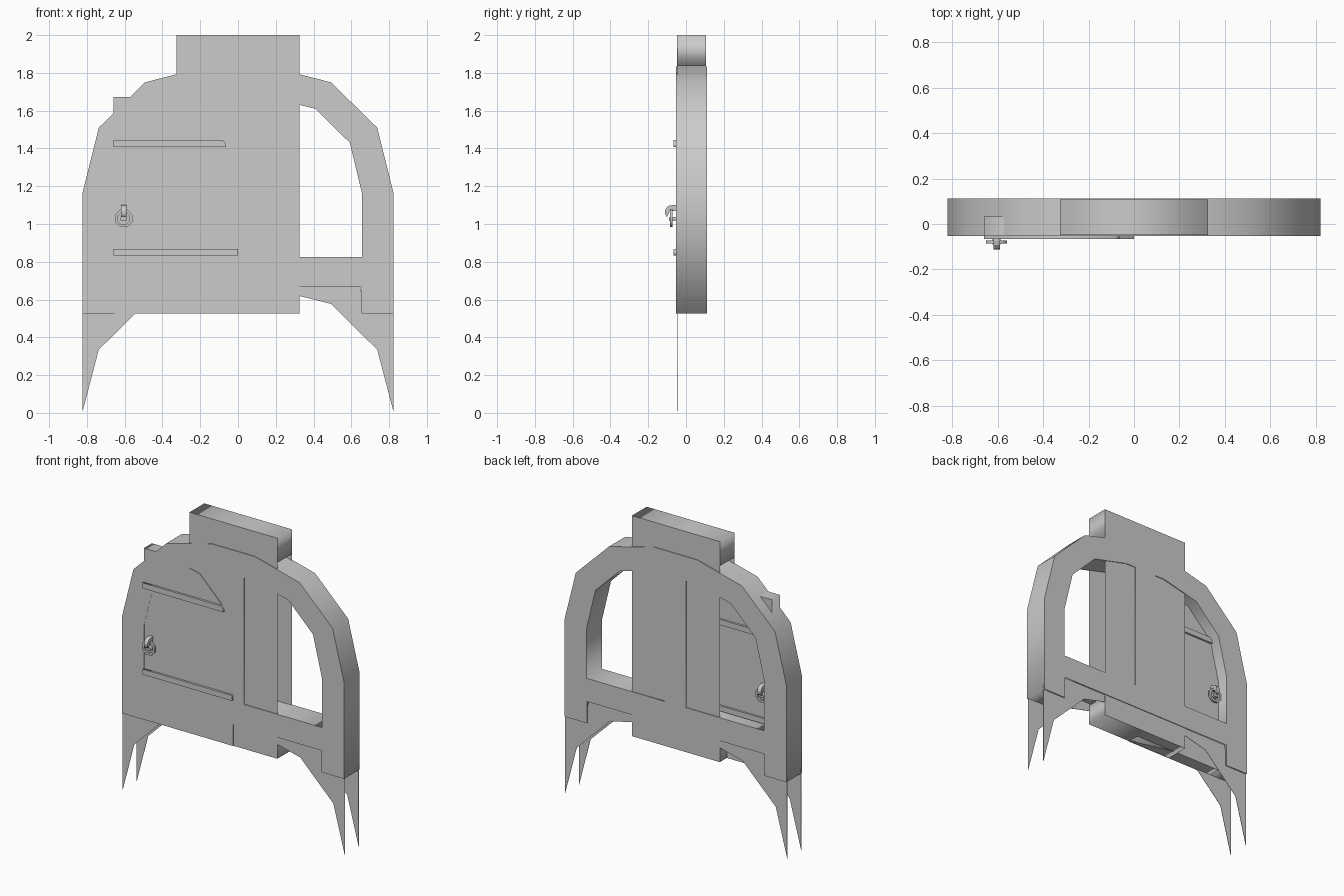
import bpy, bmesh, math
from mathutils import Matrix

if "Cube" in bpy.data.objects:
    bpy.data.objects.remove(bpy.data.objects["Cube"])

FRONT, BACK = -0.053, 0.112          # body faces
DOOR_BACK = 0.033
DOOR_MID = (FRONT + DOOR_BACK) / 2


def add_mesh(name, mesh):
    ob = bpy.data.objects.new(name, mesh)
    bpy.context.collection.objects.link(ob)
    return ob


def slab(name, loops, y0, y1):
    """Filled x/z outline (extra loops are holes), extruded from y0 to y1."""
    cu = bpy.data.curves.new(name, 'CURVE')
    cu.dimensions = '2D'
    cu.fill_mode = 'BOTH'
    cu.extrude = (y1 - y0) / 2
    for pts in loops:
        sp = cu.splines.new('POLY')
        sp.points.add(len(pts) - 1)
        for p, (x, z) in zip(sp.points, pts):
            p.co = (x, z, 0, 1)
        sp.use_cyclic_u = True
    tmp = bpy.data.objects.new(name + "_curve", cu)
    bpy.context.collection.objects.link(tmp)
    bpy.context.view_layer.update()
    me = bpy.data.meshes.new_from_object(tmp.evaluated_get(bpy.context.evaluated_depsgraph_get()))
    bpy.data.objects.remove(tmp)
    me.transform(Matrix.Translation((0, (y0 + y1) / 2, 0)) @ Matrix.Rotation(math.pi / 2, 4, 'X'))
    bm = bmesh.new()
    bm.from_mesh(me)
    bmesh.ops.remove_doubles(bm, verts=bm.verts, dist=1e-5)
    bmesh.ops.recalc_face_normals(bm, faces=bm.faces)
    bm.to_mesh(me)
    bm.free()
    return add_mesh(name, me)


def rect(x0, x1, z0, z1):
    return [(x0, z0), (x1, z0), (x1, z1), (x0, z1)]


def mirrored(half):
    return half + [(-x, z) for x, z in reversed(half)]


def about_door(ob):
    """Repeat a fitting on the inner side of the door."""
    me = ob.data.copy()
    me.transform(Matrix.Translation((0, 2 * DOOR_MID, 0)) @ Matrix.Scale(-1, 4, (0, 1, 0)))
    me.flip_normals()
    add_mesh(ob.name + "_inner", me)


# Arched frame with two window openings and notched feet
outer = [(0.655, 0.67), (0.655, 0.525), (0.822, 0.525), (0.822, 1.17),
         (0.737, 1.51), (0.492, 1.75), (0.16, 1.835)]
window = [(0.08, 0.825), (0.657, 0.825), (0.657, 1.16), (0.592, 1.43),
          (0.41, 1.61), (0.153, 1.672), (0.08, 1.672)]
slab("arched_frame", [mirrored(outer), window, [(-x, z) for x, z in window]], FRONT, BACK)

# Thin arched skirts forming the pointed legs
skirt = [(0.16, 0.66), (0.492, 0.577), (0.737, 0.335), (0.822, 0.01), (0.822, 0.56),
         (0.67, 0.56), (0.64, 0.70)]
for name, y in (("front_skirt", FRONT + 0.008), ("back_skirt", BACK - 0.01)):
    slab(name, [mirrored(skirt)], y, y + 0.002)

# Hollow central post: two plates closed at top and bottom
W = 0.325
slab("post_front_plate", [rect(-W, W, 0.525, 2.0)], FRONT + 0.005, FRONT + 0.007)
slab("post_back_plate", [rect(-W, W, 0.525, 2.0)], BACK - 0.007, BACK - 0.005)
slab("post_top", [rect(-W, W, 1.836, 2.0)], FRONT + 0.005, BACK - 0.005)
slab("post_bottom", [rect(-W, W, 0.525, 0.66)], FRONT + 0.005, BACK - 0.005)

# Sliding door, opened over the left window
door = [(-0.66, 0.525), (0, 0.525), (0, 1.16), (-0.065, 1.43),
        (-0.247, 1.61), (-0.505, 1.672), (-0.66, 1.672)]
slab("sliding_door", [door], FRONT + 0.001, DOOR_BACK)

# Door rails on both sides
about_door(slab("lower_rail", [rect(-0.66, 0, 0.832, 0.868)], FRONT - 0.013, FRONT + 0.002))
upper = [(-0.66, 1.408), (-0.063, 1.408), (-0.066, 1.425), (-0.082, 1.445), (-0.66, 1.445)]
about_door(slab("upper_rail", [upper], FRONT - 0.013, FRONT + 0.002))

# Handle hook: curved profile extruded across x
HX = -0.605
arc = [(FRONT + 0.002, 1.10)] + [(-0.075 - 0.037 * math.sin(a), 1.063 + 0.037 * math.cos(a))
                                 for a in (math.radians(d) for d in range(0, 136, 27))]
arc += [(-0.094, 1.05), (-0.086, 1.07), (FRONT + 0.002, 1.07)]
bm = bmesh.new()
face = bm.faces.new([bm.verts.new((HX - 0.014, y, z)) for y, z in arc])
ext = bmesh.ops.extrude_face_region(bm, geom=[face])
bmesh.ops.translate(bm, vec=(0.028, 0, 0),
                    verts=[v for v in ext["geom"] if isinstance(v, bmesh.types.BMVert)])
bmesh.ops.recalc_face_normals(bm, faces=bm.faces)
me = bpy.data.meshes.new("handle_hook")
bm.to_mesh(me)
bm.free()
about_door(add_mesh("handle_hook", me))

# Octagonal handle ring with a cross bar
ring = [[(HX + r * math.cos(math.pi * (i + .5) / 4), 1.03 + r * math.sin(math.pi * (i + .5) / 4))
         for i in range(8)] for r in (0.05, 0.034)]
about_door(slab("handle_ring", ring, -0.086, -0.072))
about_door(slab("handle_bar", [rect(HX - 0.018, HX + 0.018, 1.018, 1.036)], -0.09, FRONT + 0.002))
